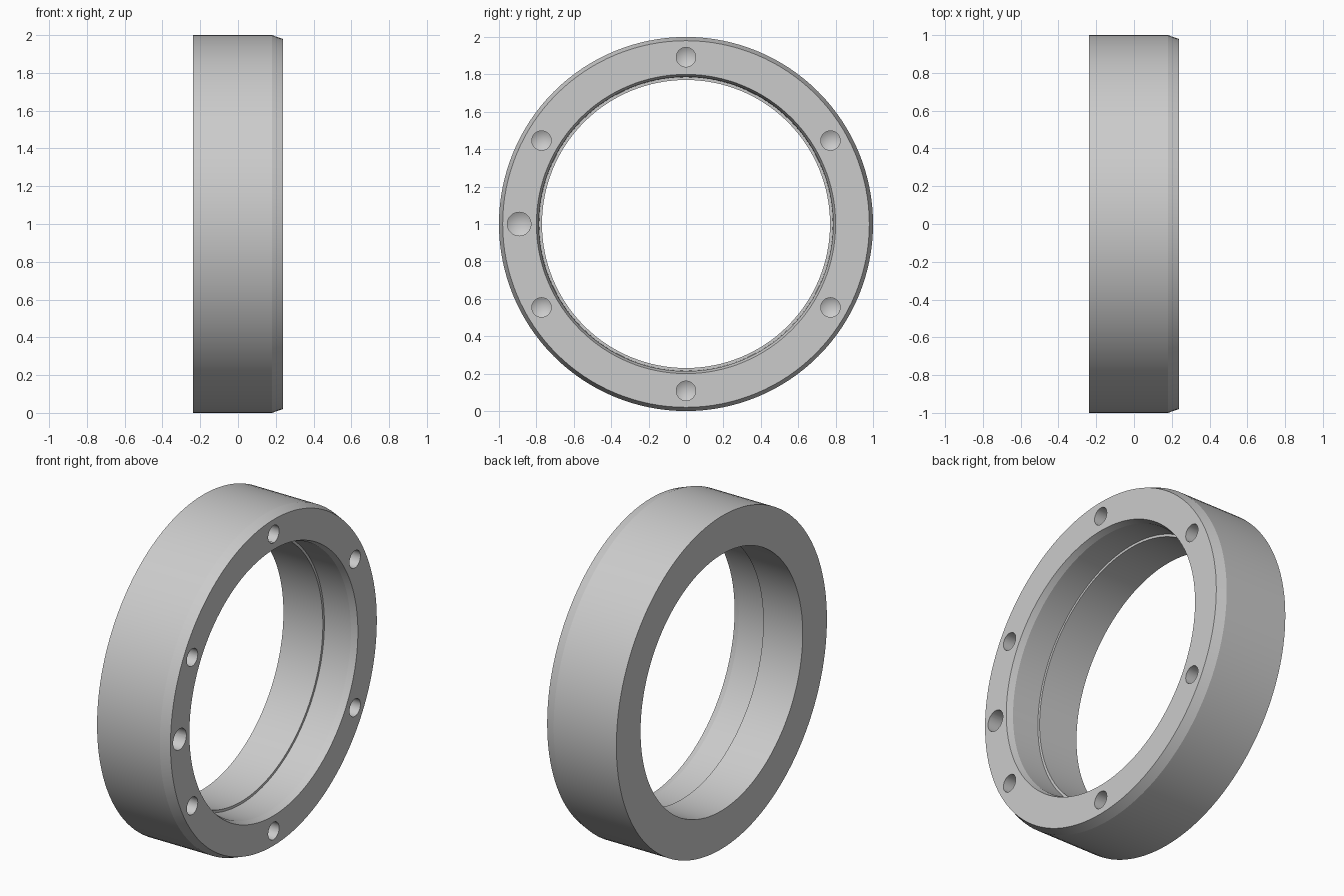
import bpy, bmesh
from math import radians, sin, cos, pi
from mathutils import Matrix, Vector

cube = bpy.data.objects.get("Cube")
if cube:
    bpy.data.objects.remove(cube, do_unlink=True)

SEGMENTS = 128
FRONT, BACK = 0.237, -0.237

grey = bpy.data.materials.new("light_grey")
grey.use_nodes = True
colour = (0.6, 0.6, 0.6, 1)
grey.diffuse_color = colour
grey.node_tree.nodes["Principled BSDF"].inputs["Base Color"].default_value = colour


def lathe(name, profile, closed, segments, centre=(0, 0, 0)):
    """Revolve (x, radius) points about an axis along x."""
    bm = bmesh.new()
    verts = [bm.verts.new((x, 0, r)) for x, r in profile]
    pairs = list(zip(verts, verts[1:]))
    if closed:
        pairs.append((verts[-1], verts[0]))
    edges = [bm.edges.new(p) for p in pairs]
    bmesh.ops.spin(bm, geom=verts + edges, cent=(0, 0, 0), axis=(1, 0, 0),
                   angle=2 * pi, steps=segments, use_duplicate=False)
    bmesh.ops.remove_doubles(bm, verts=bm.verts, dist=1e-5)
    bmesh.ops.recalc_face_normals(bm, faces=bm.faces)
    bmesh.ops.translate(bm, verts=bm.verts, vec=centre)
    mesh = bpy.data.meshes.new(name)
    bm.to_mesh(mesh)
    bm.free()
    mesh.materials.append(grey)
    obj = bpy.data.objects.new(name, mesh)
    bpy.context.collection.objects.link(obj)
    return obj


# Ring with a chamfered outer rim and a stepped, slightly tapered bore
ring = lathe("bearing_ring", [
    (BACK, 0.77), (BACK, 1.0), (0.18, 1.0), (FRONT, 0.98),
    (FRONT, 0.80), (0.20, 0.787), (0.025, 0.785), (0.025, 0.77),
], True, SEGMENTS)

# Six drilled holes, plus one larger hole on the -y side
holes = [(30 + 60 * i, 0.052) for i in range(6)] + [(180, 0.063)]
for angle, r in holes:
    a = radians(angle)
    centre = (0, 0.892 * cos(a), 1 * 0.892 * sin(a))
    depth = 0.16
    drill = lathe("drill_cutter", [
        (FRONT + 0.05, 0), (FRONT + 0.05, r), (FRONT - depth, r),
        (FRONT - depth - 0.6 * r, 0),
    ], False, 32, centre)
    drill.hide_render = True
    cut = ring.modifiers.new("drill", 'BOOLEAN')
    cut.operation = 'DIFFERENCE'
    cut.solver = 'EXACT'
    cut.object = drill
    bpy.context.view_layer.objects.active = ring
    bpy.ops.object.modifier_apply(modifier=cut.name)
    bpy.data.objects.remove(drill, do_unlink=True)

# Stand the ring on the ground and smooth its curved walls
ring.data.transform(Matrix.Translation(Vector((0, 0, 1))))
bpy.ops.object.select_all(action='DESELECT')
ring.select_set(True)
bpy.context.view_layer.objects.active = ring
bpy.ops.object.shade_smooth_by_angle(angle=radians(15))
